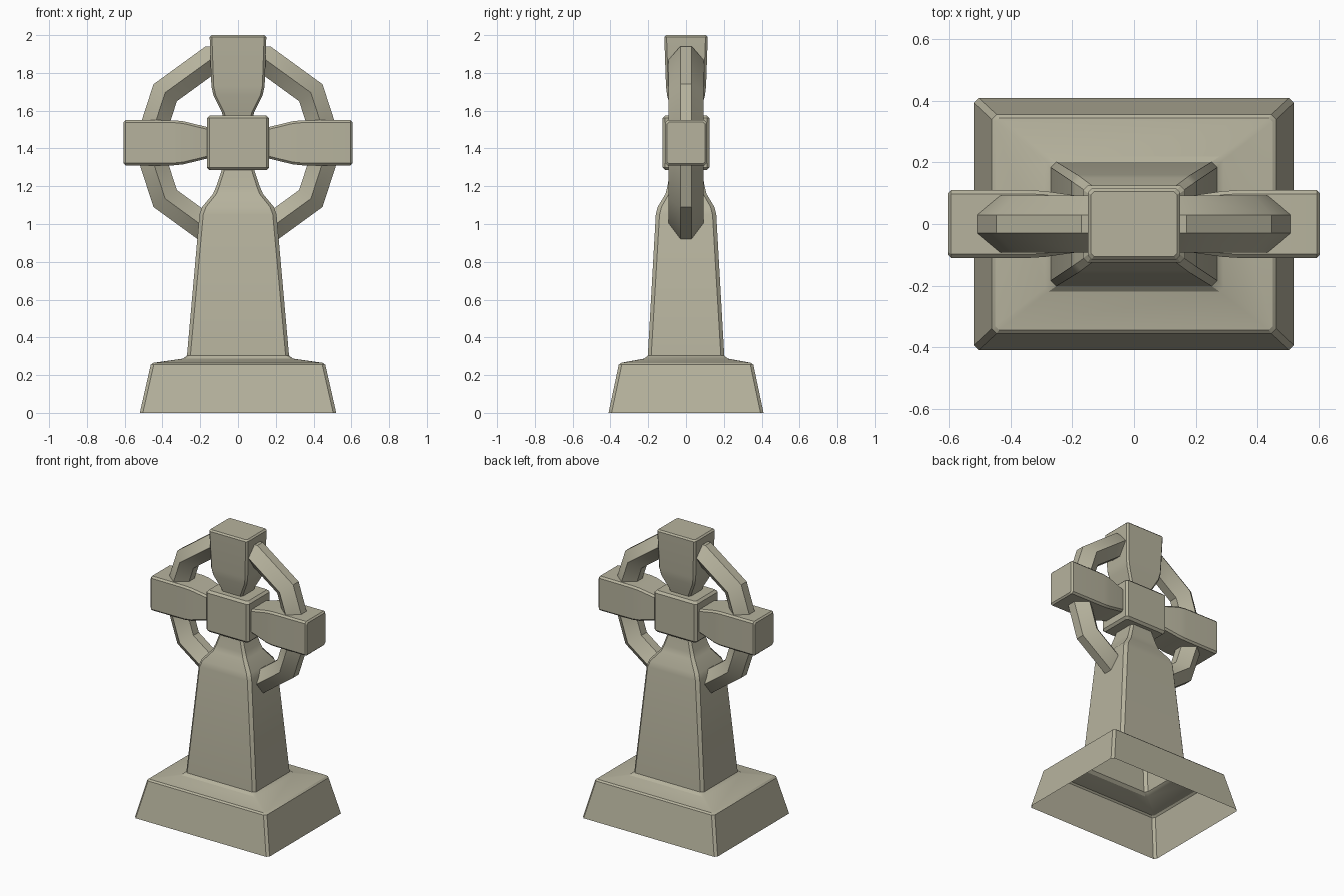
import bpy, bmesh, math
from mathutils import Matrix, Vector

cube = bpy.data.objects.get("Cube")
if cube:
    bpy.data.objects.remove(cube, do_unlink=True)

stone = bpy.data.materials.new("weathered stone")
stone.use_nodes = True
COLOUR = (0.47, 0.45, 0.34, 1)
stone.diffuse_color = COLOUR
stone.node_tree.nodes["Principled BSDF"].inputs["Base Color"].default_value = COLOUR

CROSS_Z = 1.43


def finish(bm, name):
    bmesh.ops.recalc_face_normals(bm, faces=bm.faces)
    mesh = bpy.data.meshes.new(name)
    bm.to_mesh(mesh)
    bm.free()
    mesh.materials.append(stone)
    obj = bpy.data.objects.new(name, mesh)
    bpy.context.collection.objects.link(obj)
    bpy.ops.object.select_all(action='DESELECT')
    obj.select_set(True)
    bpy.context.view_layer.objects.active = obj
    bpy.ops.object.shade_smooth_by_angle(angle=math.radians(28))
    return obj


def bridge(bm, a, b):
    for i in range(len(a)):
        j = (i + 1) % len(a)
        bm.faces.new((a[i], a[j], b[j], b[i]))


def chamfered_loft(name, sections, matrix=Matrix(), cap_start=False):
    """Sections are (half width, half depth, height, corner chamfer)."""
    bm = bmesh.new()
    loops = []
    for w, d, h, c in sections:
        pts = [(w, d - c), (w - c, d), (c - w, d), (-w, d - c),
               (-w, c - d), (c - w, -d), (w - c, -d), (w, c - d)]
        loops.append([bm.verts.new(matrix @ Vector((x, y, h))) for x, y in pts])
    for a, b in zip(loops, loops[1:]):
        bridge(bm, a, b)
    bm.faces.new(loops[-1])
    if cap_start:
        bm.faces.new(loops[0])
    return finish(bm, name)


# Hollow plinth and tapering shaft, open underneath
chamfered_loft("plinth_and_shaft", [
    (0.52, 0.41, 0, 0.016),
    (0.462, 0.356, 0.255, 0.016),
    (0.45, 0.345, 0.265, 0.012),
    (0.29, 0.22, 0.288, 0.012),
    (0.27, 0.202, 0.305, 0.018),
    (0.204, 0.16, 1.05, 0.02),
    (0.19, 0.15, 1.09, 0.02),
    (0.132, 0.108, 1.16, 0.018),
    (0.115, 0.098, 1.2, 0.016),
    (0.078, 0.08, 1.31, 0.014)])

# Top arm
chamfered_loft("top_arm", [
    (0.075, 0.07, 1.55, 0.012),
    (0.085, 0.075, 1.59, 0.012),
    (0.13, 0.1, 1.68, 0.012),
    (0.141, 0.106, 1.73, 0.012),
    (0.15, 0.115, 1.99, 0.012),
    (0.14, 0.105, 2.0, 0.01)])

# Side arms, lofted outward from the middle
for side, name in ((1, "left_arm"), (-1, "right_arm")):
    turn = Matrix.Translation((0, 0, CROSS_Z)) @ Matrix.Rotation(side * math.pi / 2, 4, 'Y')
    chamfered_loft(name, [
        (0.08, 0.085, 0.13, 0.012),
        (0.085, 0.09, 0.17, 0.012),
        (0.114, 0.107, 0.29, 0.012),
        (0.119, 0.11, 0.34, 0.012),
        (0.12, 0.11, 0.595, 0.012),
        (0.11, 0.1, 0.605, 0.01)], turn)

# Centre block
chamfered_loft("centre_block", [
    (0.15, 0.11, 1.285, 0.01),
    (0.165, 0.125, 1.3, 0.014),
    (0.165, 0.125, 1.56, 0.014),
    (0.15, 0.11, 1.575, 0.01)], cap_start=True)

# Ten-sided ring with a six-sided section
bm = bmesh.new()
section = [(0.553, -0.03), (0.553, 0.03), (0.477, 0.093),
           (0.4, 0.03), (0.4, -0.03), (0.477, -0.093)]
loops = []
for i in range(10):
    a = i * math.tau / 10
    loops.append([bm.verts.new((r * math.cos(a), y, 1.415 + r * math.sin(a)))
                  for r, y in section])
for i in range(10):
    bridge(bm, loops[i], loops[(i + 1) % 10])
finish(bm, "ring")
